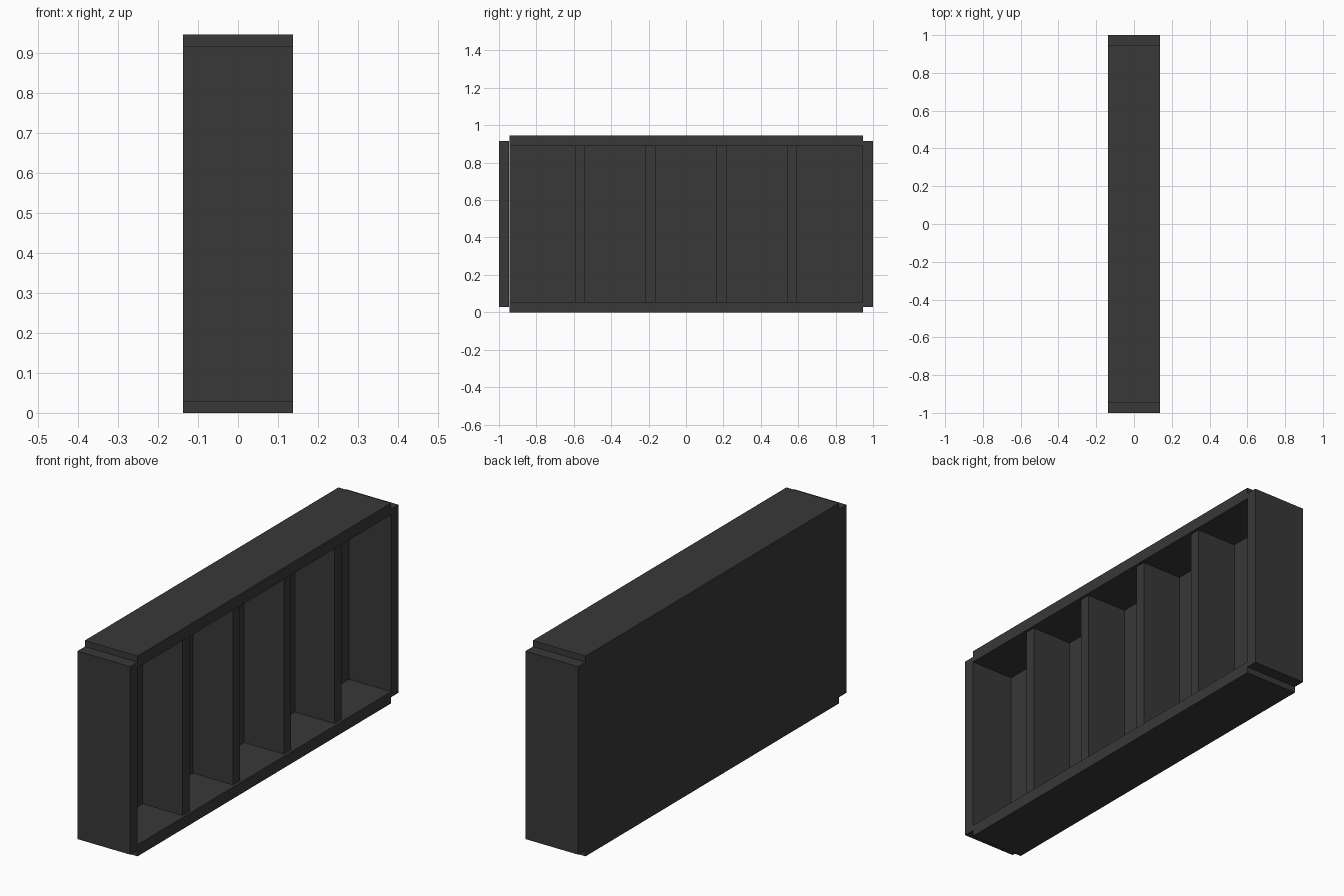
import bpy

if "Cube" in bpy.data.objects:
    bpy.data.objects.remove(bpy.data.objects["Cube"])

HX, HY, H = 0.1375, 1.0, 0.945   # half depth, half length, height
T = 0.055                        # board thickness
INNER = HY - T

mat = bpy.data.materials.new("dark_grey")
mat.diffuse_color = (0.04, 0.04, 0.04, 1)
mat.use_nodes = True
mat.node_tree.nodes["Principled BSDF"].inputs["Base Color"].default_value = mat.diffuse_color


def board(name, x, y, z):
    """Box spanning the given (min, max) ranges."""
    spans = (x, y, z)
    bpy.ops.mesh.primitive_cube_add(size=1, location=[(a + b) / 2 for a, b in spans])
    ob = bpy.context.object
    ob.name = name
    ob.scale = [b - a for a, b in spans]
    bpy.ops.object.transform_apply(location=False, rotation=False, scale=True)
    ob.data.materials.append(mat)
    return ob


# Top and bottom boards
board("bottom_board", (-HX, HX), (-INNER, INNER), (0, T))
board("top_board", (-HX, HX), (-INNER, INNER), (H - T, H))

# End boards, slightly shorter than the full height
for name, s in (("front_end_board", -1), ("rear_end_board", 1)):
    board(name, (-HX, HX), sorted((s * INNER, s * HY)), (0.029, 0.916))

# Closed back panel, flush with the frame on the -x side
board("back_panel", (-HX, -HX + T), (-INNER, INNER), (T, H - T))

# Four dividers, slightly recessed from the open side
for i, y in enumerate((-0.567, -0.19, 0.19, 0.567)):
    board(f"divider_{i + 1}", (-HX + T, HX - 0.013), (y - 0.026, y + 0.026), (T, H - T))
